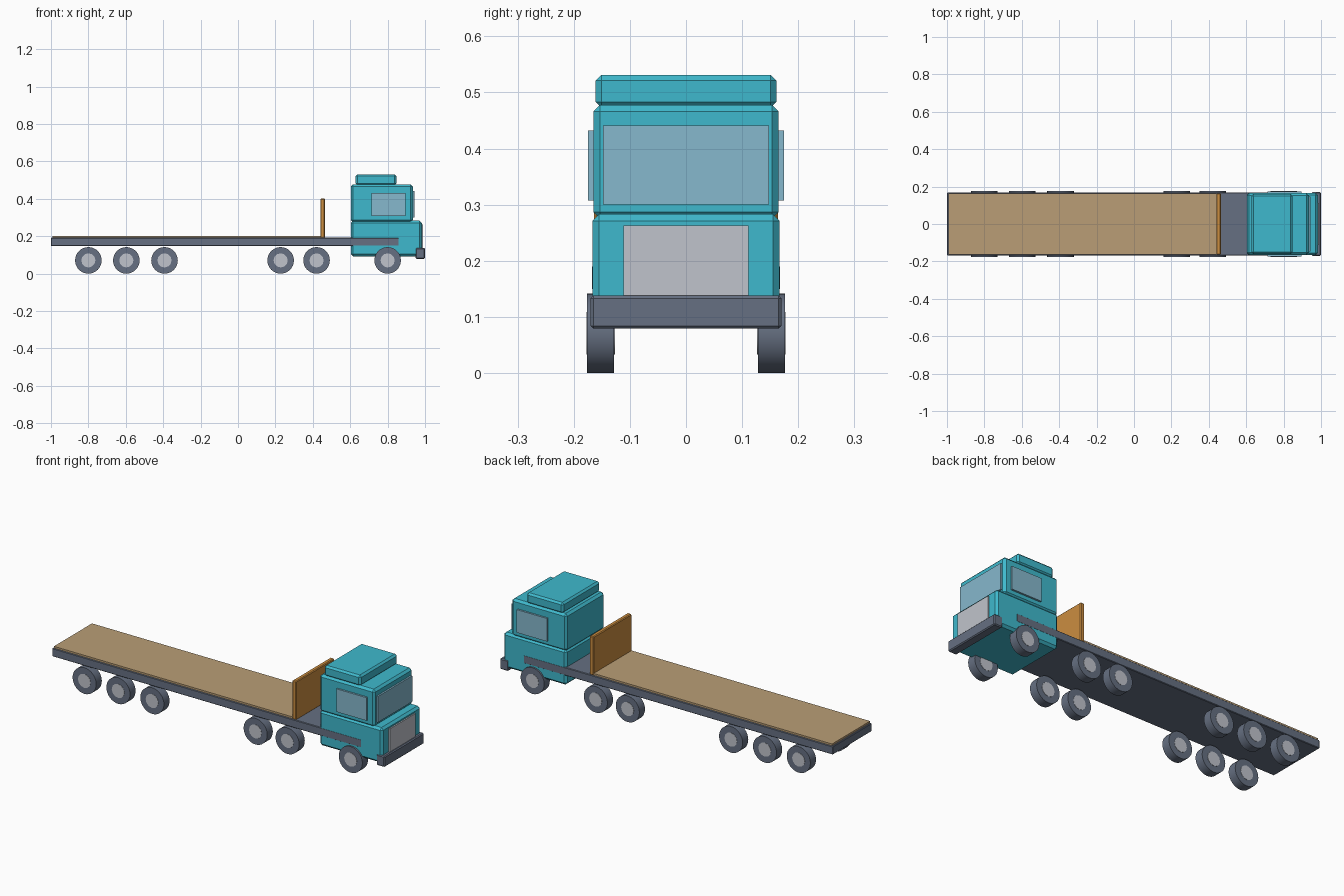
import bpy, bmesh
from math import radians
from mathutils import Matrix, Vector

cube = bpy.data.objects.get("Cube")
if cube:
    bpy.data.objects.remove(cube, do_unlink=True)


def material(name, rgb):
    """Flat material from 0-255 display values, stored as linear."""
    linear = [((c / 255 + 0.055) / 1.055) ** 2.4 for c in rgb]
    mat = bpy.data.materials.new(name)
    mat.use_nodes = True
    mat.diffuse_color = (*linear, 1)
    bsdf = next(n for n in mat.node_tree.nodes if n.type == 'BSDF_PRINCIPLED')
    bsdf.inputs["Base Color"].default_value = (*linear, 1)
    return mat


TEAL = material("teal paint", (63, 185, 205))
STEEL = material("dark steel", (102, 112, 130))
SILVER = material("silver", (192, 196, 204))
GLASS = material("window blue", (134, 184, 205))
WOOD = material("deck wood", (186, 158, 118))
ORANGE = material("orange board", (203, 141, 64))


def finish(name, bm, mat):
    mesh = bpy.data.meshes.new(name)
    bm.to_mesh(mesh)
    bm.free()
    mesh.materials.append(mat)
    obj = bpy.data.objects.new(name, mesh)
    bpy.context.collection.objects.link(obj)
    return obj


def box(name, mat, x, y, z, bevel=0):
    """Box between (low, high) pairs, with optional chamfered edges."""
    lo, hi = (Vector(c) for c in zip(x, y, z))
    bm = bmesh.new()
    bmesh.ops.create_cube(bm, size=1, matrix=Matrix.Translation((lo + hi) / 2)
                          @ Matrix.Diagonal((*(hi - lo), 1)))
    if bevel:
        bmesh.ops.bevel(bm, geom=bm.edges[:], offset=bevel, segments=1,
                        affect='EDGES', profile=0.5)
    return finish(name, bm, mat)


def disc(name, mat, centre, radius, width, sides):
    """Cylinder lying along the axle direction."""
    bm = bmesh.new()
    bmesh.ops.create_cone(bm, cap_ends=True, segments=sides, radius1=radius,
                          radius2=radius, depth=width,
                          matrix=Matrix.Translation(centre)
                          @ Matrix.Rotation(radians(90), 4, 'X'))
    for f in bm.faces:
        f.smooth = len(f.verts) == 4
    for e in bm.edges:
        e.smooth = all(f.smooth for f in e.link_faces)
    return finish(name, bm, mat)


def wide(half):
    return (-half, half)


# Flatbed
box("chassis", STEEL, (-1, 0.86), wide(0.1675), (0.147, 0.192), 0.003)
box("deck", WOOD, (-0.992, 0.442), wide(0.163), (0.19, 0.202))
box("headboard", ORANGE, (0.441, 0.465), wide(0.164), (0.19, 0.401), 0.004)

# Cab
box("lower_cab", TEAL, (0.604, 0.983), wide(0.167), (0.092, 0.283), 0.012)
box("upper_cab", TEAL, (0.604, 0.935), wide(0.165), (0.275, 0.478), 0.012)
box("roof_fairing", TEAL, (0.628, 0.848), wide(0.161), (0.473, 0.531), 0.01)
box("windshield", GLASS, (0.933, 0.944), wide(0.148), (0.3, 0.441))
box("grille", SILVER, (0.98, 0.99), wide(0.111), (0.12, 0.263))
box("bumper", STEEL, (0.95, 1), wide(0.17), (0.079, 0.138), 0.005)

# Parts repeated on both sides
for side, sign in (("left", 1), ("right", -1)):
    box(f"side_window_{side}", GLASS, (0.714, 0.895),
        sorted((sign * 0.163, sign * 0.175)), (0.307, 0.432))
    for i, x in enumerate((-0.8, -0.597, -0.393, 0.228, 0.42, 0.8), 1):
        centre = (x, sign * 0.152, 0.071)
        disc(f"tire_{side}_{i}", STEEL, centre, 0.071, 0.048, 32)
        disc(f"hub_{side}_{i}", SILVER, centre, 0.038, 0.051, 12)
